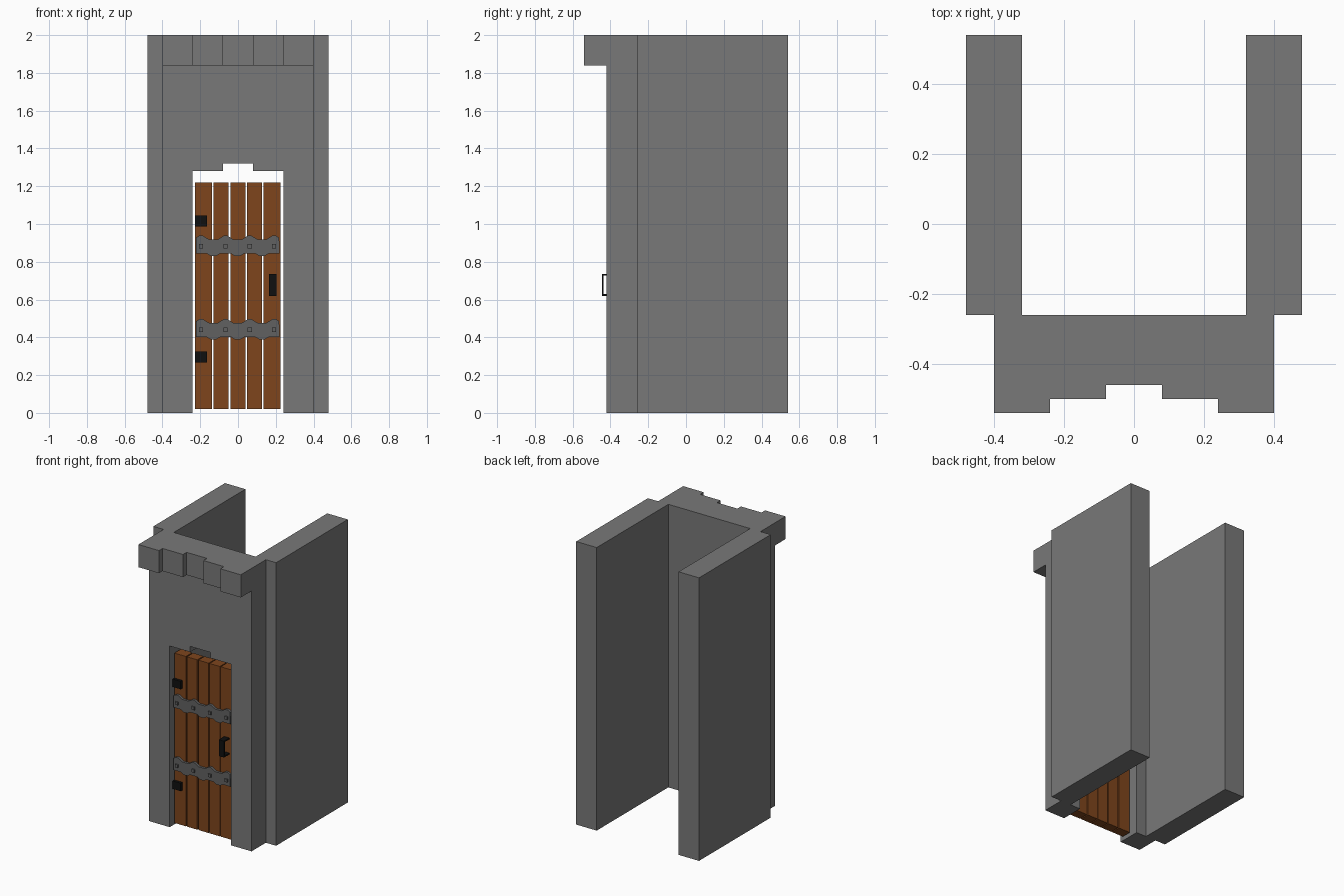
import bpy, bmesh
from mathutils import Vector

if "Cube" in bpy.data.objects:
    bpy.data.objects.remove(bpy.data.objects["Cube"])


def material(name, rgb):
    m = bpy.data.materials.new(name)
    m.diffuse_color = (*rgb, 1)
    m.use_nodes = True
    m.node_tree.nodes["Principled BSDF"].inputs["Base Color"].default_value = m.diffuse_color
    return m


STONE = material("stone", (0.19, 0.19, 0.19))
WOOD = material("wood", (0.21, 0.06, 0.012))
IRON = material("iron", (0.12, 0.12, 0.12))
BLACK = material("black_iron", (0.005, 0.005, 0.005))


def prism(name, pts, axis, lo, hi, mat):
    """Extrude a 2D profile along y (profile in xz), z (in xy) or x (in yz)."""
    place = {"x": lambda a, b: (lo, a, b),
             "y": lambda a, b: (a, lo, b),
             "z": lambda a, b: (a, b, lo)}[axis]
    step = Vector([(hi - lo) * (axis == k) for k in "xyz"])
    bm = bmesh.new()
    face = bm.faces.new([bm.verts.new(place(a, b)) for a, b in pts])
    ext = bmesh.ops.extrude_face_region(bm, geom=[face], use_keep_orig=True)
    moved = [g for g in ext["geom"] if isinstance(g, bmesh.types.BMVert)]
    bmesh.ops.translate(bm, vec=step, verts=moved)
    bmesh.ops.recalc_face_normals(bm, faces=bm.faces)
    me = bpy.data.meshes.new(name)
    bm.to_mesh(me)
    bm.free()
    me.materials.append(mat)
    ob = bpy.data.objects.new(name, me)
    bpy.context.collection.objects.link(ob)
    return ob


def box(name, x0, x1, y0, y1, z0, z1, mat):
    return prism(name, [(x0, y0), (x1, y0), (x1, y1), (x0, y1)], "z", z0, z1, mat)


def mirrored(half):
    """Complete a right-hand half profile with its mirror image."""
    return half + [(-a, b) for a, b in reversed(half)]


# Side walls
box("side_wall_right", 0.32, 0.48, -0.26, 0.54, 0, 2, STONE)
box("side_wall_left", -0.48, -0.32, -0.26, 0.54, 0, 2, STONE)

# Front wall with stepped doorway
prism("front_wall", mirrored([(0.08, 1.32), (0.08, 1.28), (0.24, 1.28), (0.24, 0),
                              (0.4, 0), (0.4, 2)]), "y", -0.42, -0.26, STONE)

# Stepped cornice along the top of the front wall
prism("cornice", mirrored([(0.08, -0.46), (0.08, -0.50), (0.24, -0.50), (0.24, -0.54),
                           (0.4, -0.54), (0.4, -0.42)]), "z", 1.84, 2, STONE)

# Door planks, with open gaps between
DOOR_F, DOOR_B = -0.385, -0.315
for i, (a, b) in enumerate([(-0.228, -0.138), (-0.13, -0.049), (-0.041, 0.04),
                            (0.047, 0.127), (0.134, 0.225)]):
    box(f"door_plank_{i + 1}", a, b, DOOR_F, DOOR_B, 0.02, 1.22, WOOD)

# Iron straps: scalloped up at the rivets and down between them
RIVETS = [-0.195, -0.066, 0.062, 0.191]
for n, z in (("lower", 0.44), ("upper", 0.882)):
    top, bottom = z + 0.037, z - 0.038
    pts = [(-0.222, bottom)]
    for c in (-0.13, -0.002, 0.127):
        pts += [(c - 0.036, bottom), (c - 0.015, bottom - 0.013),
                (c + 0.015, bottom - 0.013), (c + 0.036, bottom)]
    pts += [(0.22, bottom)]
    for c in reversed(RIVETS):
        pts += [(c + 0.027, top + 0.008), (c + 0.010, top + 0.019),
                (c - 0.010, top + 0.019), (c - 0.027, top + 0.008)]
        if c != RIVETS[0]:
            pts += [(c - 0.04, top), (c - 0.088, top)]
    prism(f"{n}_strap", pts, "y", -0.402, DOOR_F, IRON)
    for i, c in enumerate(RIVETS):
        box(f"{n}_rivet_{i + 1}", c - 0.011, c + 0.011, -0.41, -0.40,
            z - 0.011, z + 0.011, IRON)

# Hinges
for n, z in (("lower", 0.268), ("upper", 0.988)):
    box(f"{n}_hinge", -0.228, -0.165, -0.404, DOOR_F, z, z + 0.056, BLACK)

# Bracket handle
prism("handle", [(DOOR_F, 0.62), (-0.446, 0.62), (-0.446, 0.736), (DOOR_F, 0.736),
                 (DOOR_F, 0.727), (-0.437, 0.727), (-0.437, 0.629), (DOOR_F, 0.629)],
      "x", 0.163, 0.203, BLACK)
